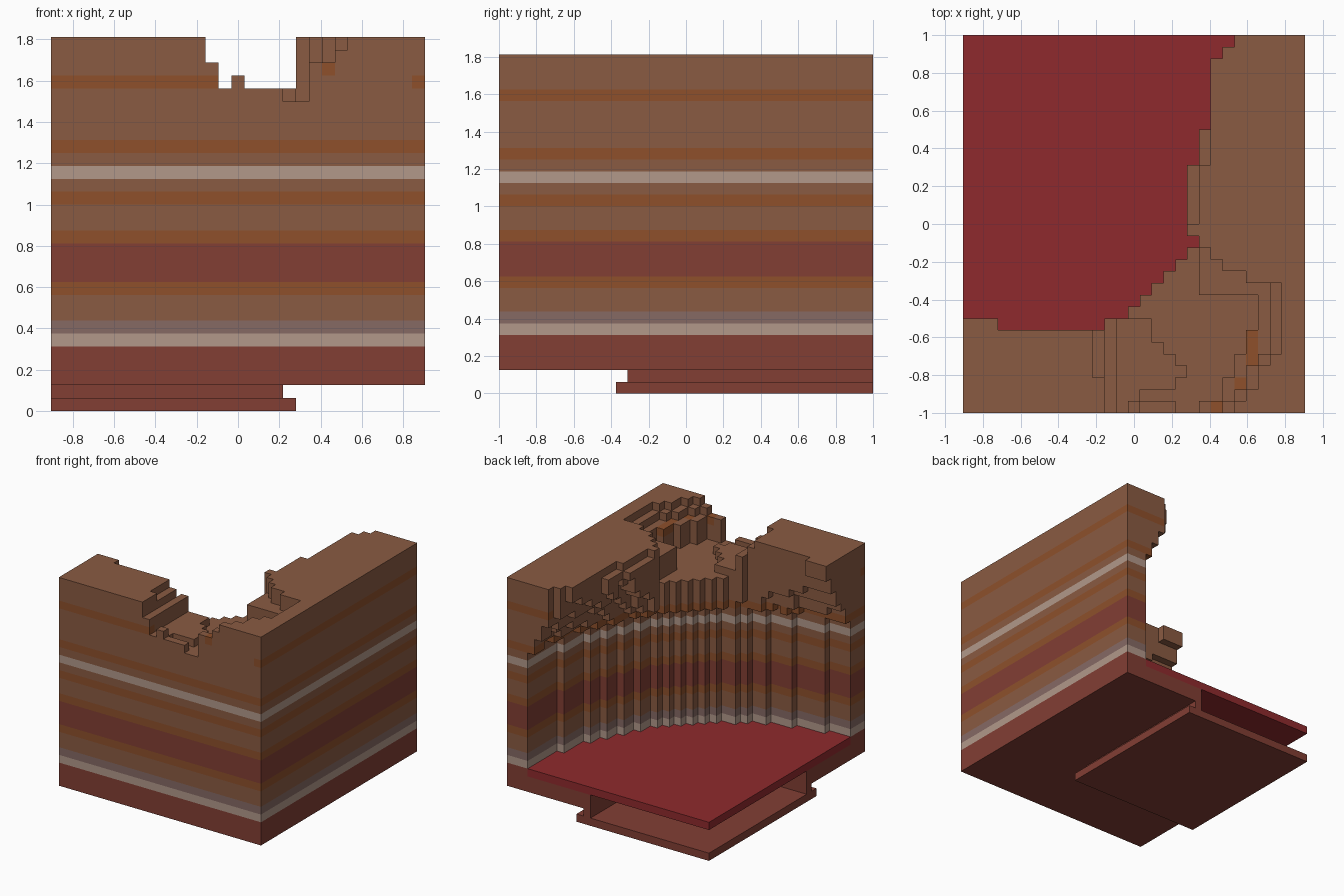
import bpy, bmesh, math, random
from mathutils import Vector

random.seed(4)
cube = bpy.data.objects.get("Cube")
if cube:
    bpy.data.objects.remove(cube, do_unlink=True)

U = 1 / 16                     # block size
NX, NY, NZ = 29, 32, 29        # blocks along each axis


def srgb(r, g, b):
    def lin(c):
        c /= 255
        return c / 12.92 if c <= 0.04045 else ((c + 0.055) / 1.055) ** 2.4
    return (lin(r), lin(g), lin(b), 1)


COLOURS = {
    "brown_rock": srgb(138, 91, 66),
    "orange_rock": srgb(142, 80, 43),
    "red_rock": srgb(130, 62, 52),
    "pale_rock": srgb(178, 152, 138),
    "grey_rock": srgb(134, 106, 100),
    "crimson_floor": srgb(143, 42, 45),
}
NAMES = list(COLOURS)
MATS = []
for name, col in COLOURS.items():
    m = bpy.data.materials.new(name)
    m.use_nodes = True
    m.diffuse_color = col
    bsdf = m.node_tree.nodes["Principled BSDF"]
    bsdf.inputs["Base Color"].default_value = col
    bsdf.inputs["Roughness"].default_value = 0.9
    MATS.append(m)

# Opening seen at the rim: first solid block in each row, from row 8 to the back
RIM = [14, 15, 16, 17, 18, 19, 20] + [19] * 6 + [20] * 3 + [21] * 6 + [22, 23]
# Notch in the front rim: right edge of its floor and of its terraces, by row
FLOOR_EDGE = [20, 22, 22, 23, 23, 24, 24, 25, 25, 25, 20, 20, 20, 20, 20]
NOTCH_EDGE = [23, 24, 25, 25, 26, 27, 27, 27, 27, 27, 27, 24, 22, 21, 20]
# Left edge of the lowest part of the notch, by row
LOW_EDGE = [18, 15, 18, 19, 18, 17, 16, 16]
ROUGH = {(i, j): random.uniform(-0.02, 0.02) for i in range(NX) for j in range(NY)}


def is_open(i, j):
    if j == 7:
        return 3 <= i < 12
    return j > 7 and i < RIM[j - 8]


def height(i, j):
    """Number of blocks up to the top surface."""
    if j < 15 and 12 <= i < NOTCH_EDGE[j]:
        if i == 12:
            return 27
        if i >= NOTCH_EDGE[j] - 1 and j < 11:
            return 28
        if i >= FLOOR_EDGE[j]:
            return 27
        if i == 14 and j == 0:
            return 26
        return 24 if i >= (LOW_EDGE[j] if j < 8 else 14) else 25
    if i == 11 and 2 < j < 7:
        return 28
    if 15 < j < 24 and i == RIM[j - 8]:
        return 28
    return NZ


def radius(i, j):
    """Distance from the open corner, 1 at the curved wall."""
    return math.hypot((i + 0.5) * U / 1.625, (NY - j - 0.5) * U / 1.79)


def strata(i, j, k):
    if k < 5 or 10 <= k <= 12:
        return "red_rock"
    if k in (5, 18):
        return "pale_rock"
    if k == 6:
        return "grey_rock"
    if k in (9, 13, 16, 20):
        return "orange_rock"
    outer = i == NX - 1 or j == NY - 1 or (j == 0 and i < 14)
    if k == 25 and outer:
        return "orange_rock"
    if k == 26 and ((i == 24 and 4 <= j <= 6) or (i, j) in ((23, 2), (21, 0))):
        return "orange_rock"
    return "brown_rock"


def classify(i, j, k):
    """Part and colour of a block, or None where it is empty."""
    hollow = i < 17 and j >= 12
    if k == 0:
        return ("base_plate", "red_rock") if i < 19 and j >= 10 else None
    if k == 1:
        return ("base_frame", "red_rock") if i < 18 and j >= 11 and not hollow else None
    if k < 4:
        return None if hollow else ("canyon_rock", "red_rock")
    r = radius(i, j)
    if k == 4:
        return ("cavern_floor", "crimson_floor") if r < 1 else ("canyon_rock", "red_rock")
    limit = 1
    if k > 19:                 # overhang leaning inward towards the rim
        limit -= 0.021 * (k - 19) + (ROUGH[i // 2, j // 2] if k < 27 else 0.03)
    if r < limit or (k > 19 and is_open(i, j)) or k >= height(i, j):
        return None
    return "canyon_rock", strata(i, j, k)


blocks = {}
for i in range(NX):
    for j in range(NY):
        for k in range(NZ):
            found = classify(i, j, k)
            if found:
                blocks[i, j, k] = found


def build_part(part):
    """Mesh the exposed sides of all blocks of one part."""
    bm = bmesh.new()
    corners = {}

    def vert(p):
        key = tuple(round(c) for c in p)
        if key not in corners:
            corners[key] = bm.verts.new(((key[0] - NX / 2) * U, (key[1] - NY / 2) * U, key[2] * U))
        return corners[key]

    for cell, (owner, colour) in blocks.items():
        if owner != part:
            continue
        centre = Vector(cell) + Vector((0.5, 0.5, 0.5))
        for axis in range(3):
            for sign in (-1, 1):
                n = Vector((0, 0, 0))
                n[axis] = sign
                if tuple(int(c) for c in Vector(cell) + n) in blocks:
                    continue
                a = Vector((0, 0, 0))
                a[(axis + 1) % 3] = 0.5
                b = n.cross(a)
                mid = centre + n / 2
                f = bm.faces.new([vert(mid + d) for d in (a + b, b - a, -a - b, a - b)])
                f.material_index = NAMES.index(colour)
    mesh = bpy.data.meshes.new(part)
    bm.to_mesh(mesh)
    bm.free()
    for m in MATS:
        mesh.materials.append(m)
    obj = bpy.data.objects.new(part, mesh)
    bpy.context.collection.objects.link(obj)


for part in ("canyon_rock", "cavern_floor", "base_frame", "base_plate"):
    build_part(part)
